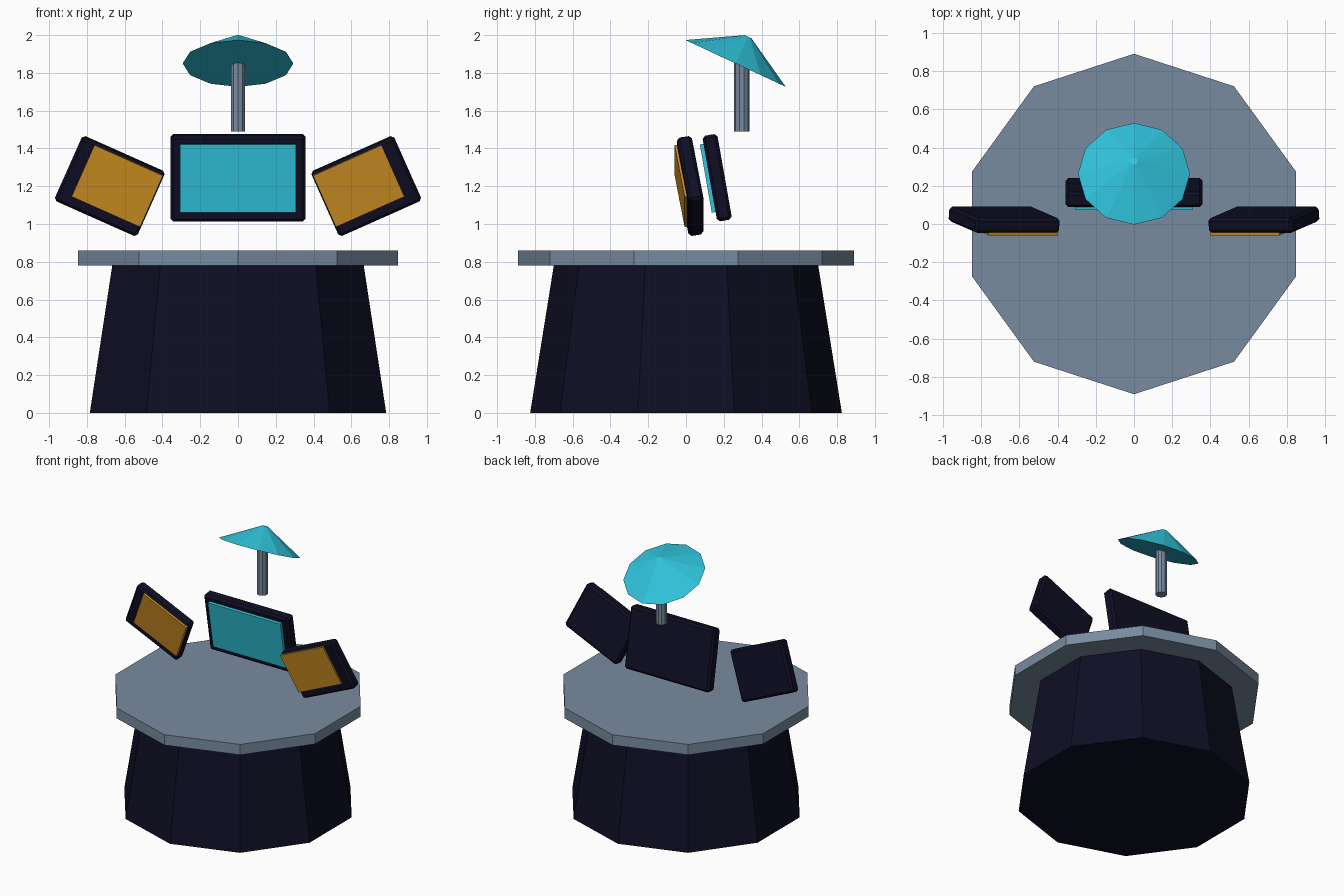
import bpy
import bmesh
from math import radians
from mathutils import Matrix, Vector

cube = bpy.data.objects.get("Cube")
if cube:
    bpy.data.objects.remove(cube, do_unlink=True)


def material(name, rgb):
    mat = bpy.data.materials.new(name)
    mat.use_nodes = True
    mat.diffuse_color = (*rgb, 1)
    bsdf = next(n for n in mat.node_tree.nodes if n.type == 'BSDF_PRINCIPLED')
    bsdf.inputs["Base Color"].default_value = (*rgb, 1)
    return mat


slate = material("slate grey", (0.19, 0.26, 0.35))
navy = material("dark navy", (0.0045, 0.0045, 0.018))
cyan = material("cyan", (0.03, 0.57, 0.74))
amber = material("amber", (0.62, 0.28, 0.017))


def finish(name, bm, matrix, mat):
    mesh = bpy.data.meshes.new(name)
    bm.to_mesh(mesh)
    bm.free()
    mesh.materials.append(mat)
    obj = bpy.data.objects.new(name, mesh)
    obj.matrix_world = matrix
    bpy.context.collection.objects.link(obj)
    return obj


def cone(name, sides, r_bottom, r_top, height, matrix, mat):
    """Faceted cone or cylinder standing on its local origin."""
    bm = bmesh.new()
    bmesh.ops.create_cone(bm, cap_ends=True, segments=sides, radius1=r_bottom,
                          radius2=r_top, depth=height,
                          matrix=Matrix.Translation((0, 0, height / 2)))
    return finish(name, bm, matrix, mat)


def box(name, size, matrix, mat, bevel=0):
    bm = bmesh.new()
    bmesh.ops.create_cube(bm, size=1, matrix=Matrix.Diagonal((*size, 1)))
    obj = finish(name, bm, matrix, mat)
    if bevel:
        mod = obj.modifiers.new("chamfer", 'BEVEL')
        mod.width = bevel
        mod.segments = 1
    return obj


def monitor(name, center, roll, frame, panel, offset, raised, mat):
    """Forward-leaning frame with a raised panel on its front."""
    depth = 0.08
    pose = (Matrix.Translation(center) @ Matrix.Rotation(roll, 4, 'Y')
            @ Matrix.Rotation(radians(10), 4, 'X'))
    box(name + "_frame", (frame[0], depth, frame[1]), pose, navy, 0.015)
    thick = raised + 0.01
    shift = Vector((offset[0], -depth / 2 - raised + thick / 2, offset[1]))
    box(name + "_panel", (panel[0], thick, panel[1]),
        pose @ Matrix.Translation(shift), mat)


# Table
cone("table_base", 10, 0.825, 0.70, 0.78, Matrix.Identity(4), navy)
cone("table_top", 10, 0.89, 0.89, 0.08, Matrix.Translation((0, 0, 0.78)), slate)

# Floating screens
monitor("center_screen", (0, 0.165, 1.245), 0, (0.715, 0.46),
        (0.614, 0.366), (0, 0.006), 0.02, cyan)
for side, label in ((1, "left"), (-1, "right")):
    monitor(label + "_screen", (side * 0.679, 0.022, 1.201),
            radians(-24 * side), (0.48, 0.375), (0.397, 0.302),
            (-side * 0.0365, 0.025), 0.012, amber)

# Mast and tilted dish
cone("mast", 10, 0.04, 0.04, 0.37, Matrix.Translation((0, 0.295, 1.49)), slate)
tilt = Matrix.Rotation(radians(-25), 4, 'X')
cone("dish", 12, 0.293, 0.02, 0.156,
     Matrix.Translation((0, 0.2625, 1.85)) @ tilt, cyan)
